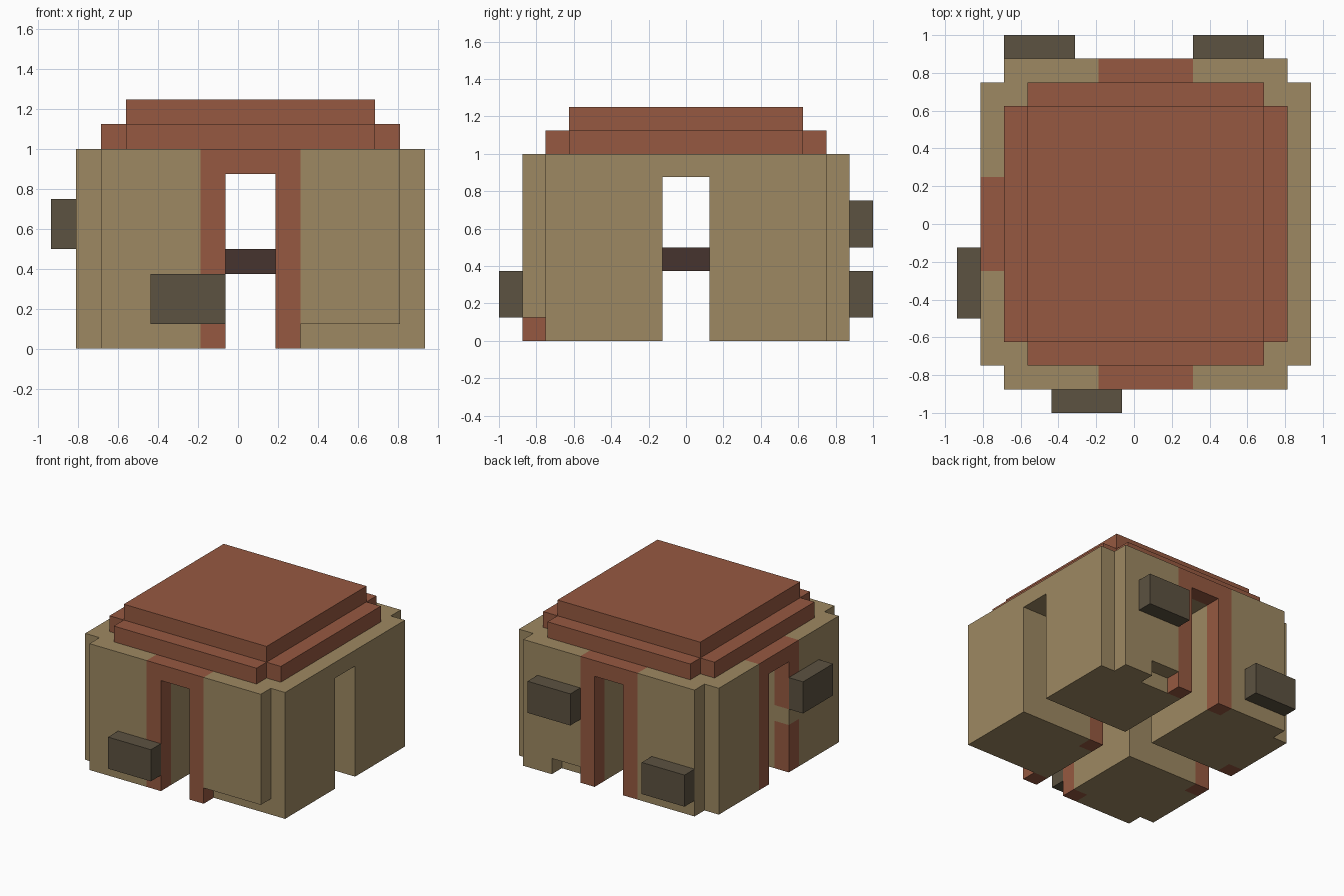
import bpy, bmesh

if "Cube" in bpy.data.objects:
    bpy.data.objects.remove(bpy.data.objects["Cube"])


def material(name, r, g, b):
    def lin(c):
        c /= 255
        return c / 12.92 if c <= 0.04045 else ((c + 0.055) / 1.055) ** 2.4
    m = bpy.data.materials.new(name)
    m.diffuse_color = (lin(r), lin(g), lin(b), 1)
    m.use_nodes = True
    m.node_tree.nodes["Principled BSDF"].inputs["Base Color"].default_value = m.diffuse_color
    return m


TAN = material("sand_tan", 158, 137, 98)
RED = material("brick_red", 150, 89, 65)
GREY = material("dark_olive", 92, 82, 65)
BROWN = material("dark_brown", 70, 51, 46)


def part(name, mat, *boxes):
    """One object made of boxes given as (x0, x1, y0, y1, z0, z1)."""
    bm = bmesh.new()
    for x0, x1, y0, y1, z0, z1 in boxes:
        y0, y1 = sorted((y0, y1))
        vs = bmesh.ops.create_cube(bm, size=1)["verts"]
        for v in vs:
            v.co = (x1 if v.co.x > 0 else x0,
                    y1 if v.co.y > 0 else y0,
                    z1 if v.co.z > 0 else z0)
    me = bpy.data.meshes.new(name)
    bm.to_mesh(me)
    bm.free()
    me.materials.append(mat)
    ob = bpy.data.objects.new(name, me)
    bpy.context.collection.objects.link(ob)
    return ob


# Grid lines in x (shifted by half a voxel)
L0, L1, L2 = -0.8125, -0.6875, -0.1875
R0, R1, R2 = 0.9375, 0.8125, 0.3125
DL, DR = -0.0625, 0.1875          # doorway sides

for s, side in ((-1, "front"), (1, "back")):
    # Left corner block with a stepped outer corner
    part(f"{side}_left_block", TAN,
         (L1, DL, s * .125, s * .75, 0, 1),
         (L0, L1, s * .25, s * .75, 0, 1),
         (L1, L2, s * .75, s * .875, 0, 1))
    # Red door frame: two posts and a lintel
    part(f"{side}_door_frame", RED,
         (L2, DL, s * .75, s * .875, 0, 1),
         (DR, R2, s * .75, s * .875, 0, 1),
         (DL, DR, s * .75, s * .875, .875, 1))

# Right corner blocks, with chipped lower edges on the outer layer
part("front_right_block", TAN,
     (R2, R0, -.75, -.125, 0, 1),
     (DR, R2, -.75, -.25, 0, 1),
     (R2, R1, -.875, -.75, .125, 1))
part("front_right_inner_post", RED, (DR, R2, -.25, -.125, 0, 1))
part("back_right_block", TAN,
     (DR, R0, .125, .75, 0, 1),
     (R2, .5625, .75, .875, .125, 1),
     (.5625, R1, .75, .875, 0, 1))

# Left door frame, with one tan brick in its front post
part("left_door_frame", RED,
     (L0, L1, .125, .25, 0, 1),
     (L0, L1, -.25, -.125, 0, .375),
     (L0, L1, -.25, -.125, .5, 1),
     (L0, L1, -.125, .125, .875, 1))
part("left_frame_brick", TAN, (L0, L1, -.25, -.125, .375, .5))

# Ceiling over the crossing passages
part("passage_ceiling", TAN,
     (L1, R0, -.125, .125, .875, 1),
     (DL, DR, .125, .75, .875, 1),
     (DL, DR, -.75, -.125, .875, 1))

# Stepped roof
part("roof_lower", RED,
     (L1, R1, -.625, .625, 1, 1.125),
     (-.5625, .6875, .625, .75, 1, 1.125),
     (-.5625, .6875, -.75, -.625, 1, 1.125))
part("roof_upper", RED, (-.5625, .6875, -.625, .625, 1.125, 1.25))

# Stone slabs sticking out of the walls
part("front_slab", GREY, (-.4375, DL, -1, -.875, .125, .375))
part("left_slab", GREY, (-.9375, L0, -.5, -.125, .5, .75))
part("back_left_slab", GREY, (L1, -.3125, .875, 1, .125, .375))
part("back_right_slab", GREY, (R2, .6875, .875, 1, .5, .75))

# Dark block at the crossing
part("centre_block", BROWN, (DL, DR, -.125, .125, .375, .5))
